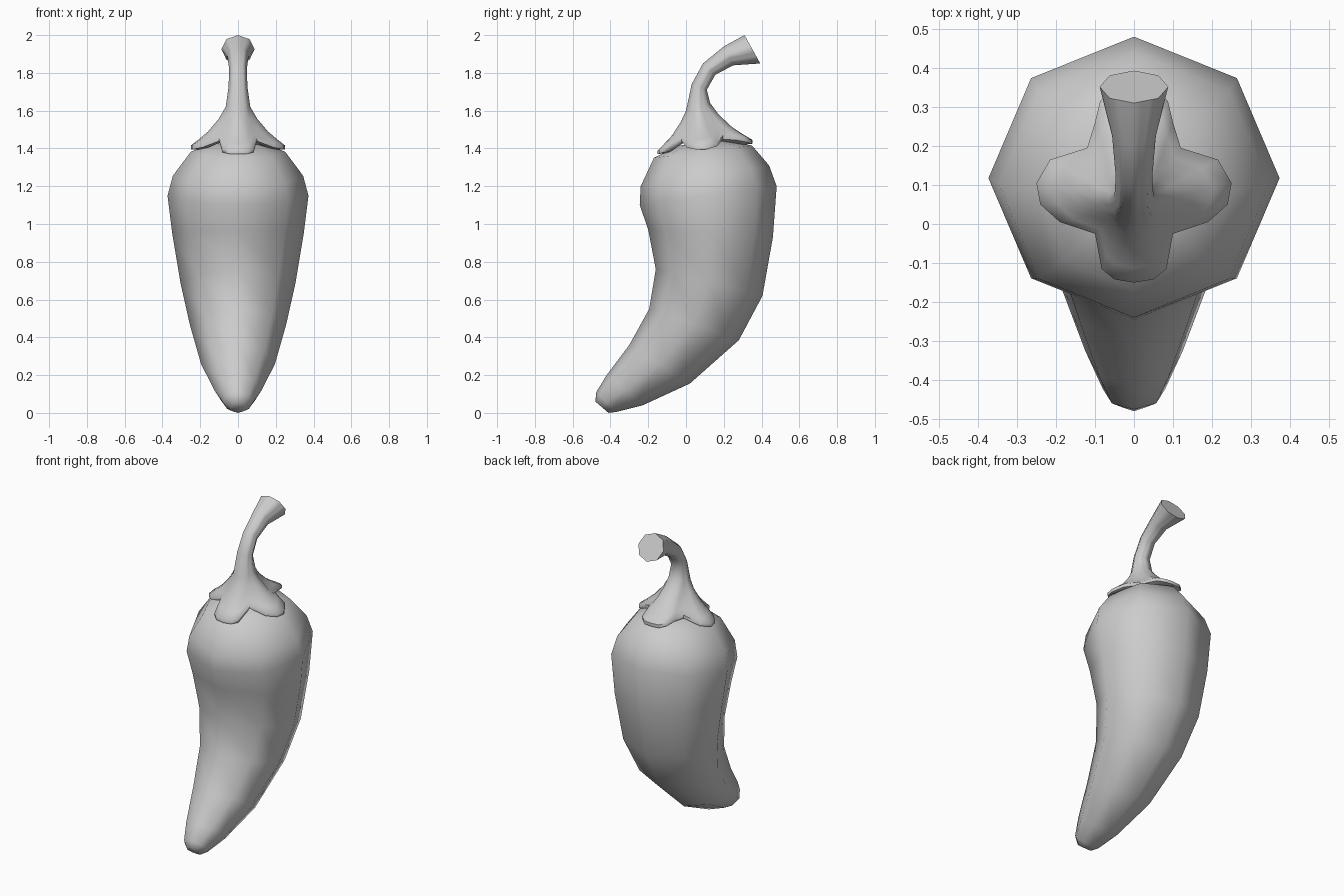
import bpy, bmesh, math
from mathutils import Vector

if "Cube" in bpy.data.objects:
    bpy.data.objects.remove(bpy.data.objects["Cube"])


def octagon_ring(front, back, w, per_side=1):
    """Tilted octagon between a front and a back point (y, z), half-width w in x."""
    f, b = Vector((0, *front)), Vector((0, *back))
    mid, half = (f + b) / 2, (f - b) / 2
    corners = []
    for i in range(8):
        a = i * math.pi / 4
        corners.append(mid + half * math.cos(a) + Vector((w * math.sin(a), 0, 0)))
    return [corners[i].lerp(corners[(i + 1) % 8], k / per_side)
            for i in range(8) for k in range(per_side)]


def loft(name, rings, angle):
    """Skin a list of equal-length rings, cap both ends, smooth below an angle."""
    bm = bmesh.new()
    rows = [[bm.verts.new(p) for p in r] for r in rings]
    n = len(rows[0])
    for a, b in zip(rows, rows[1:]):
        for i in range(n):
            j = (i + 1) % n
            bm.faces.new((a[i], a[j], b[j], b[i]))
    bm.faces.new(rows[0])
    bm.faces.new(rows[-1])
    bmesh.ops.recalc_face_normals(bm, faces=bm.faces)
    me = bpy.data.meshes.new(name)
    bm.to_mesh(me)
    bm.free()
    ob = bpy.data.objects.new(name, me)
    bpy.context.collection.objects.link(ob)
    bpy.ops.object.select_all(action='DESELECT')
    bpy.context.view_layer.objects.active = ob
    ob.select_set(True)
    bpy.ops.object.shade_smooth_by_angle(angle=math.radians(angle))
    return ob


# Pepper body: front point, back point, half-width
body = [
    ((-0.04, 1.415), (0.22, 1.445), 0.13),
    ((-0.17, 1.35), (0.35, 1.415), 0.25),
    ((-0.24, 1.20), (0.44, 1.31), 0.345),
    ((-0.245, 1.10), (0.48, 1.20), 0.373),
    ((-0.20, 0.97), (0.46, 0.93), 0.348),
    ((-0.16, 0.76), (0.405, 0.62), 0.305),
    ((-0.195, 0.55), (0.28, 0.385), 0.255),
    ((-0.30, 0.36), (0.02, 0.155), 0.195),
    ((-0.42, 0.20), (-0.23, 0.04), 0.125),
    ((-0.475, 0.11), (-0.37, 0.005), 0.08),
    ((-0.48, 0.06), (-0.41, 0.0), 0.042),
]
loft("pepper_body", [octagon_ring(*r) for r in body], 85)

# Stem: same convention, from the cap upwards
stem = [
    ((0.00, 1.60), (0.128, 1.64), 0.065),
    ((0.03, 1.74), (0.11, 1.71), 0.05),
    ((0.09, 1.85), (0.155, 1.79), 0.047),
    ((0.20, 1.94), (0.25, 1.84), 0.056),
    ((0.31, 2.00), (0.393, 1.85), 0.088),
]
stem_rings = [octagon_ring(*r, per_side=3) for r in stem]

# Four-lobed cap edge, right half from front tip to back tip
edge = [(0, -0.15, 1.37), (0.05, -0.142, 1.372), (0.083, -0.115, 1.38),
        (0.10, -0.025, 1.44), (0.19, 0.005, 1.405), (0.24, 0.05, 1.395),
        (0.25, 0.105, 1.395), (0.215, 0.165, 1.412), (0.12, 0.195, 1.448),
        (0.10, 0.26, 1.445), (0.087, 0.315, 1.435), (0.05, 0.347, 1.425),
        (0, 0.352, 1.425)]
edge += [(-x, y, z) for x, y, z in edge[-2:0:-1]]
edge = [Vector(p) for p in edge]

# Concave flare from the cap edge up to the stem base
flare = []
for t, zt in ((0.75, 0.75), (0.5, 0.575), (0.2, 0.28)):
    ring = []
    for e, s in zip(edge, stem_rings[0]):
        p = s.lerp(e, t)
        p.z = s.z + (e.z - s.z) * zt
        ring.append(p)
    flare.append(ring)

# Edge thickness and underside tucked into the body
mid = Vector((0, 0.1, 1.40))
rim = [p + Vector((0, 0, 0.02)) for p in edge]
under = [mid.lerp(p, 0.85) for p in edge]
loft("stem_and_cap", [under, edge, rim] + flare + stem_rings, 55)
